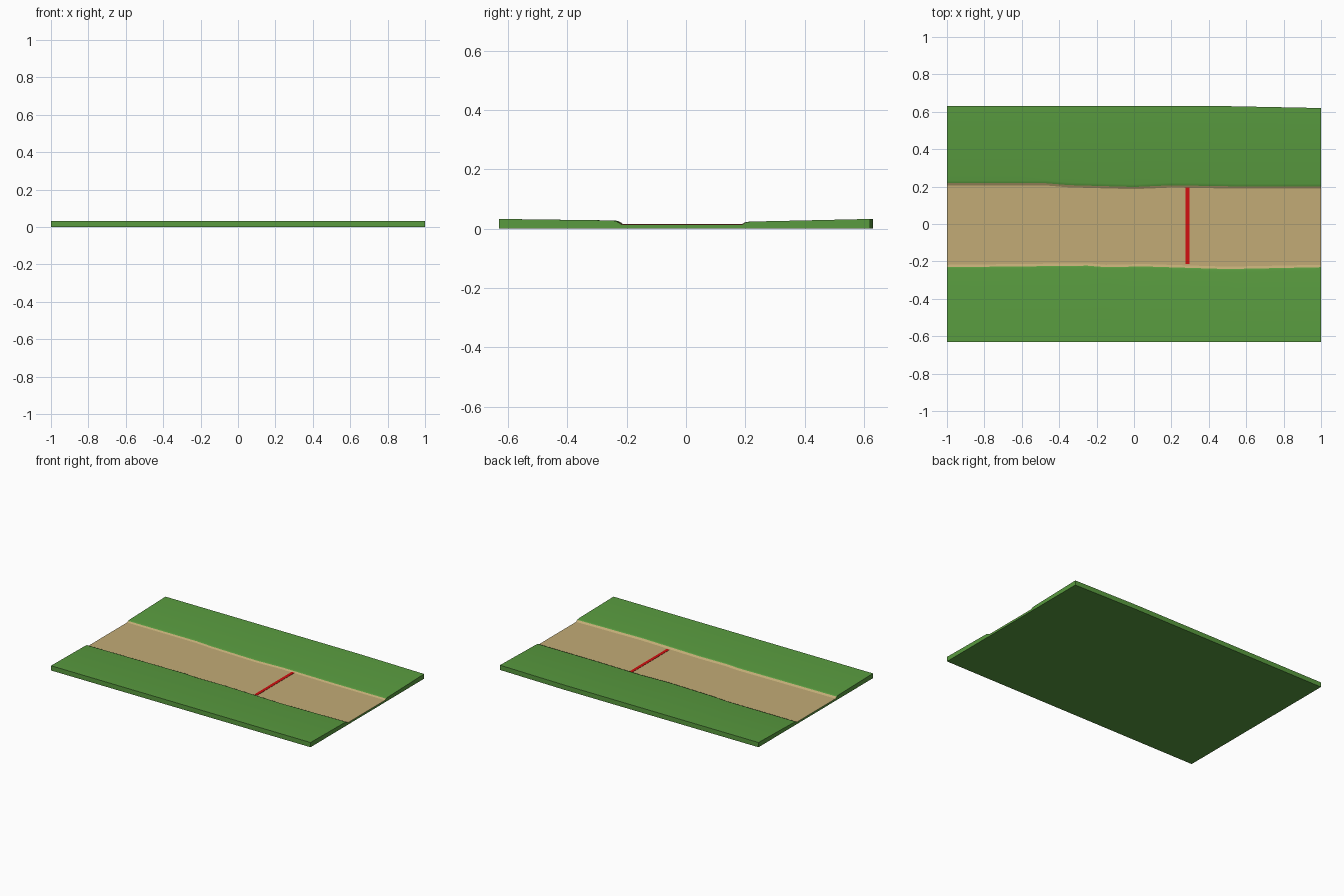
import bpy, bmesh

if "Cube" in bpy.data.objects:
    bpy.data.objects.remove(bpy.data.objects["Cube"])


def material(name, color):
    m = bpy.data.materials.new(name)
    m.diffuse_color = (*color, 1)
    m.use_nodes = True
    m.node_tree.nodes["Principled BSDF"].inputs["Base Color"].default_value = m.diffuse_color
    return m


def interp(pts, x):
    for (x0, y0), (x1, y1) in zip(pts, pts[1:]):
        if x <= x1:
            return y0 + (y1 - y0) * (x - x0) / (x1 - x0)
    return pts[-1][1]


def loft(name, stations, section, mat):
    """Closed (y, z) sections joined along x, capped at both ends."""
    bm = bmesh.new()
    rings = [[bm.verts.new((x, y, z)) for y, z in section(x)] for x in stations]
    for a, b in zip(rings, rings[1:]):
        n = len(a)
        for i in range(n):
            j = (i + 1) % n
            bm.faces.new((a[i], a[j], b[j], b[i]))
    bm.faces.new(rings[0])
    bm.faces.new(rings[-1])
    bmesh.ops.recalc_face_normals(bm, faces=bm.faces)
    me = bpy.data.meshes.new(name)
    bm.to_mesh(me)
    bm.free()
    me.materials.append(mat)
    ob = bpy.data.objects.new(name, me)
    bpy.context.collection.objects.link(ob)
    bpy.context.view_layer.objects.active = ob
    ob.select_set(True)
    bpy.ops.object.shade_smooth_by_angle(angle=0.4)
    ob.select_set(False)
    return ob


grass = material("grass", (0.10, 0.33, 0.05))
dirt = material("dirt", (0.54, 0.41, 0.18))
red = material("red", (0.65, 0.005, 0.005))

# Wandering edges of the track and the outer rear edge
rear = [(-1, .213), (-.47, .213), (-.35, .203), (0, .193), (.2, .202), (.55, .196), (1, .196)]
front = [(-1, -.23), (-.25, -.222), (-.15, -.23), (.05, -.226), (.5, -.24), (1, -.23)]
outer = [(-1, .63), (.5, .63), (1, .62)]
xs = [-1, -.8, -.6, -.47, -.35, -.25, -.15, 0, .05, .2, .35, .5, .55, .75, 1]


# Grass ground with a sunken channel
def ground_section(x):
    f, r, o = interp(front, x), interp(rear, x), interp(outer, x)
    return [(-.63, 0), (-.63, .033), (f - .02, .028), (f - .006, .026),
            (f + .013, .013), (r - .008, .013), (r + .008, .022),
            (r + .02, .024), (o, .033), (o, 0)]


loft("grass_ground", xs, ground_section, grass)


# Dirt track lying in the channel, its rims lapping up the banks
def track_section(x):
    f, r = interp(front, x), interp(rear, x)
    return [(f - .001, .0235), (f + .012, .0145), (r - .007, .0145),
            (r + .005, .0212), (r + .004, .019), (r - .007, .0125),
            (f + .012, .0125), (f, .021)]


loft("dirt_track", xs, track_section, dirt)

# Red line across the track
loft("finish_line", [.276, .298],
     lambda x: [(-.213, .014), (-.213, .016), (.196, .016), (.196, .014)], red)
